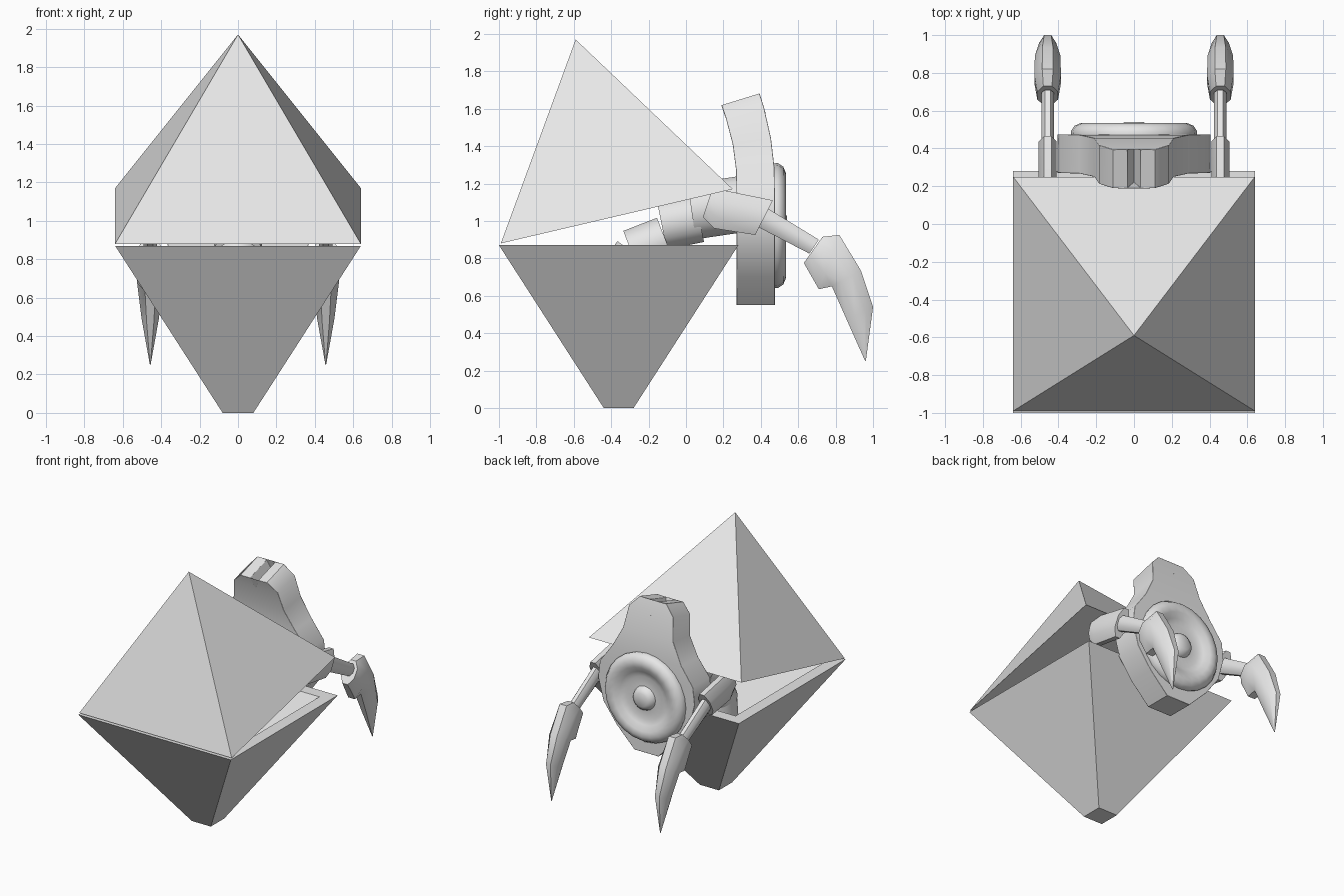
import bpy, bmesh, math
from mathutils import Vector

if "Cube" in bpy.data.objects:
    bpy.data.objects.remove(bpy.data.objects["Cube"])

GREY = bpy.data.materials.new("light_grey")
GREY.diffuse_color = (0.8, 0.8, 0.8, 1)
GREY.use_nodes = True
GREY.node_tree.nodes["Principled BSDF"].inputs["Base Color"].default_value = GREY.diffuse_color


def finish(name, bm, smooth=None, bevel=0):
    bmesh.ops.remove_doubles(bm, verts=bm.verts, dist=1e-5)
    bmesh.ops.recalc_face_normals(bm, faces=bm.faces)
    me = bpy.data.meshes.new(name)
    bm.to_mesh(me)
    bm.free()
    me.materials.append(GREY)
    ob = bpy.data.objects.new(name, me)
    bpy.context.collection.objects.link(ob)
    if bevel:
        m = ob.modifiers.new("bevel", 'BEVEL')
        m.width, m.segments, m.limit_method = bevel, 2, 'ANGLE'
        m.angle_limit = math.radians(50)
    if smooth:
        bpy.ops.object.select_all(action='DESELECT')
        ob.select_set(True)
        bpy.context.view_layer.objects.active = ob
        bpy.ops.object.shade_smooth_by_angle(angle=math.radians(smooth))
    return ob


def loft(bm, rings, cap_start=True, cap_end=True):
    """Skin a list of equal-length point rings."""
    vs = [[bm.verts.new(p) for p in r] for r in rings]
    n = len(vs[0])
    for a, b in zip(vs, vs[1:]):
        for i in range(n):
            j = (i + 1) % n
            bm.faces.new((a[i], a[j], b[j], b[i]))
    if cap_start:
        bm.faces.new(vs[0][::-1])
    if cap_end:
        bm.faces.new(vs[-1])


def square(h, z):
    return [(sx * h, -0.36 + sy * h, z) for sx, sy in ((-1, -1), (1, -1), (1, 1), (-1, 1))]


def oval(front, back, half, x, n=8):
    """Cross-section spanning two (y, z) points, with half width along x."""
    f, b = Vector(front), Vector(back)
    c, d = (f + b) / 2, (b - f) / 2
    k = 1 / math.cos(math.pi / n)
    pts = []
    for i in range(n):
        a = 2 * math.pi * (i + 0.5) / n
        p = c + d * math.cos(a) * k
        pts.append((x + half * math.sin(a) * k, p.x, p.y))
    return pts


# Open lower shell with a flat rim and tapering hollow
bm = bmesh.new()
loft(bm, [square(0.08, 0), square(0.64, 0.87), square(0.55, 0.87), square(0.2, 0.32)])
finish("lower_shell", bm)

# Tilted pyramid lid
bm = bmesh.new()
base = [bm.verts.new(p) for p in ((-0.64, -0.99, 0.88), (0.64, -0.99, 0.88),
                                  (0.64, 0.25, 1.17), (-0.64, 0.25, 1.17))]
apex = bm.verts.new((0, -0.59, 1.97))
bm.faces.new(base[::-1])
for i in range(4):
    bm.faces.new((base[i], base[(i + 1) % 4], apex))
finish("pyramid_lid", bm)

# Segmented neck rising out of the shell
SEGMENTS = [((-0.43, 0.34), (-0.40, 0.64), 0.12), ((-0.42, 0.62), (-0.27, 0.82), 0.12),
            ((-0.29, 0.83), (-0.11, 0.90), 0.125), ((-0.13, 0.98), (0.07, 1.02), 0.135),
            ((0.03, 1.05), (0.30, 1.09), 0.15)]
for i, (a, b, r) in enumerate(SEGMENTS):
    a, b = Vector(a), Vector(b)
    d = (b - a).normalized()
    nrm = Vector((-d.y, d.x)) * r
    bm = bmesh.new()
    loft(bm, [oval(a - nrm, a + nrm, r, 0, 16), oval(b - nrm, b + nrm, r, 0, 16)])
    finish(f"neck_segment_{i + 1}", bm, 40)

# Hooded body plate: mirrored outline, bent forward at the top
HALF = [(0.10, 0.55), (0.25, 0.70), (0.36, 0.85), (0.405, 1.02), (0.39, 1.15),
        (0.29, 1.28), (0.21, 1.42), (0.185, 1.57), (0.11, 1.64), (0.035, 1.635)]
outline = HALF + [(0, 1.54)] + [(-x, z) for x, z in reversed(HALF)]


def bend(x, y, z):
    t = max(0, z - 1.2)
    return (x, y - 0.42 * t * t, z + 0.7 * t * (y - 0.34))


bm = bmesh.new()
loft(bm, [[bend(x, y, z) for x, z in outline] for y in (0.27, 0.475)], False, False)
# Cap both sides in horizontal strips so the bend stays smooth
bm.verts.ensure_lookup_table()
n = len(outline)
for s in (0, n):
    for i in range(9):
        a, b, c, d = (bm.verts[s + k] for k in (i, i + 1, n - 2 - i, n - 1 - i))
        bm.faces.new((a, b, c, d))
    bm.faces.new([bm.verts[s + k] for k in (9, 10, 11)])
finish("hood_plate", bm, 40, 0.03)

# Dished ring with a central knob on the back
PROFILE = [(0.33, 0.46), (0.335, 0.49), (0.315, 0.52), (0.28, 0.535), (0.24, 0.53),
           (0.20, 0.505), (0.16, 0.49), (0.09, 0.495), (0.08, 0.52), (0.05, 0.54)]
bm = bmesh.new()
loft(bm, [[(r * math.cos(math.tau * i / 24), y, 0.975 + r * math.sin(math.tau * i / 24))
           for i in range(24)] for r, y in PROFILE])
finish("back_ring", bm, 45)

# Limbs on both sides: shoulder, forearm and curved claw
CLAW = [((0.63, 0.775), (0.73, 0.915), 0.055), ((0.71, 0.635), (0.82, 0.925), 0.07),
        ((0.78, 0.65), (0.935, 0.735), 0.068), ((0.86, 0.47), (1.0, 0.54), 0.045),
        ((0.958, 0.25), (0.962, 0.255), 0.002)]
SHOULDER = [((0.09, 1.02), (0.14, 1.17), 0.04), ((0.15, 0.96), (0.22, 1.16), 0.048),
            ((0.37, 0.925), (0.465, 1.11), 0.048)]
FOREARM = [((0.39, 0.965), (0.44, 1.065), 0.034), ((0.66, 0.825), (0.71, 0.90), 0.034)]
for side, x in (("right", 0.457), ("left", -0.457)):
    for part, rows in (("shoulder", SHOULDER), ("forearm", FOREARM), ("claw", CLAW)):
        bm = bmesh.new()
        loft(bm, [oval(f, b, w, x) for f, b, w in rows])
        finish(f"{side}_{part}", bm, 40)
